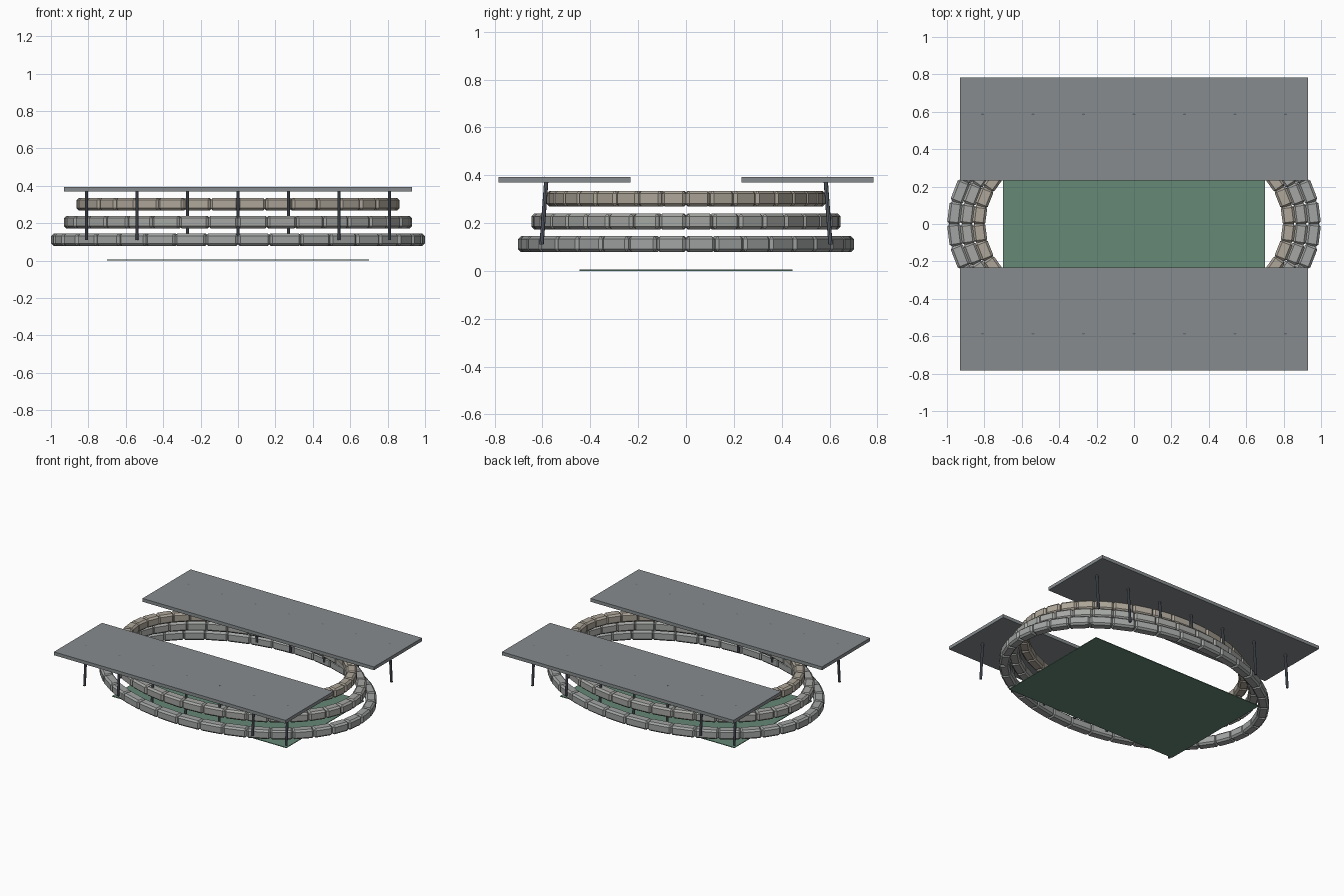
import bpy, bmesh, math
from mathutils import Matrix, Vector

if "Cube" in bpy.data.objects:
    bpy.data.objects.remove(bpy.data.objects["Cube"])


def material(name, rgb):
    m = bpy.data.materials.new(name)
    m.diffuse_color = (*rgb, 1)
    m.use_nodes = True
    m.node_tree.nodes["Principled BSDF"].inputs["Base Color"].default_value = m.diffuse_color
    return m


def add_object(name, bm, mat):
    me = bpy.data.meshes.new(name)
    bm.to_mesh(me)
    bm.free()
    ob = bpy.data.objects.new(name, me)
    bpy.context.collection.objects.link(ob)
    me.materials.append(mat)
    return ob


def box(name, center, size, mat):
    bm = bmesh.new()
    bmesh.ops.create_cube(bm, size=1, matrix=Matrix.Translation(center) @ Matrix.Diagonal((*size, 1)))
    return add_object(name, bm, mat)


def stand_ring(name, a, b, z, mat, width=0.07, height=0.066, count=36, bevel=0.012):
    """Elliptical ring of chamfered blocks, one per chord."""
    bm = bmesh.new()
    for i in range(count):
        t0, t1 = (2 * math.pi * k / count for k in (i, i + 1))
        p = Vector((a * math.cos(t0), b * math.sin(t0), z))
        q = Vector((a * math.cos(t1), b * math.sin(t1), z))
        d = q - p
        mtx = (Matrix.Translation((p + q) / 2)
               @ Matrix.Rotation(math.atan2(d.y, d.x), 4, 'Z')
               @ Matrix.Diagonal((d.length + 0.004, width, height, 1)))
        verts = bmesh.ops.create_cube(bm, size=1, matrix=mtx)['verts']
        edges = list({e for v in verts for e in v.link_edges})
        bmesh.ops.bevel(bm, geom=edges, offset=bevel, segments=1, affect='EDGES')
    return add_object(name, bm, mat)


def post(name, bottom, top, radius, mat):
    p, q = Vector(bottom), Vector(top)
    d = q - p
    mtx = Matrix.Translation((p + q) / 2) @ d.to_track_quat('Z', 'Y').to_matrix().to_4x4()
    bm = bmesh.new()
    bmesh.ops.create_cone(bm, cap_ends=True, segments=8, radius1=radius, radius2=radius,
                          depth=d.length, matrix=mtx)
    return add_object(name, bm, mat)


grass = material("grass", (0.13, 0.25, 0.18))
concrete = material("concrete", (0.36, 0.37, 0.37))
pale = material("pale_concrete", (0.38, 0.39, 0.37))
tan = material("tan_concrete", (0.42, 0.38, 0.32))
roofing = material("roofing", (0.24, 0.26, 0.27))
steel = material("steel", (0.12, 0.14, 0.17))

# playing field
box("pitch", (0, 0, 0.0025), (1.4, 0.89, 0.005), grass)

# three stepped seating tiers
stand_ring("lower_tier", 0.965, 0.668, 0.112, concrete)
stand_ring("middle_tier", 0.897, 0.612, 0.206, pale)
stand_ring("upper_tier", 0.831, 0.549, 0.302, tan)

# roof slabs with leaning posts on both long sides
for side, s in (("front", -1), ("back", 1)):
    box(f"{side}_roof", (0, s * 0.508, 0.381), (1.86, 0.552, 0.024), roofing)
    for i in range(7):
        x = (i - 3) * 0.27
        post(f"{side}_post_{i + 1}", (x, s * 0.604, 0.11), (x, s * 0.583, 0.393), 0.009, steel)
